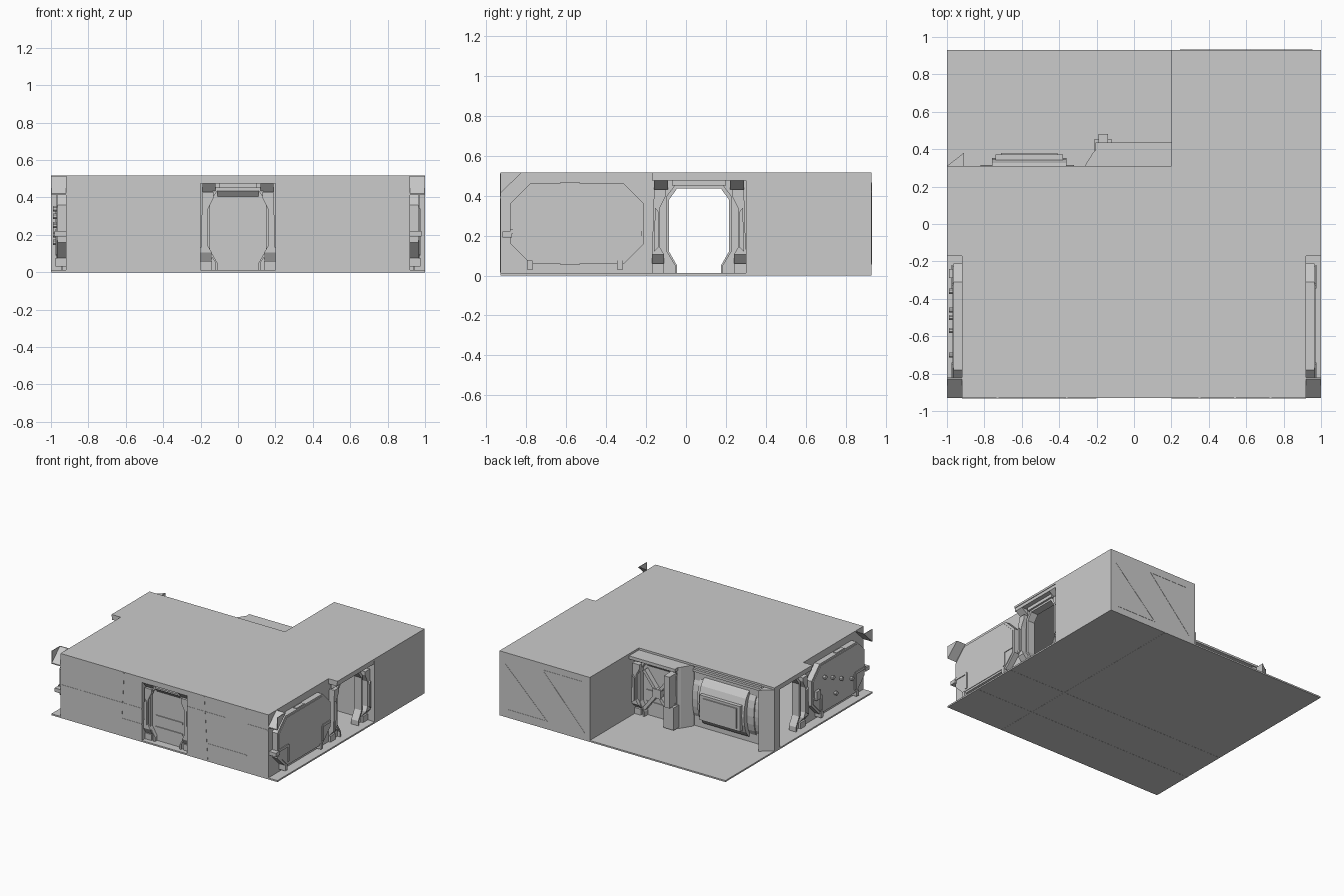
import bpy, bmesh, math
from mathutils import Matrix

cube = bpy.data.objects.get("Cube")
if cube:
    bpy.data.objects.remove(cube, do_unlink=True)

# One flat colour for the whole model
GREY = bpy.data.materials.new("light grey")
GREY.use_nodes = True
GREY.diffuse_color = (0.6, 0.6, 0.6, 1)
GREY.node_tree.nodes["Principled BSDF"].inputs["Base Color"].default_value = (0.6, 0.6, 0.6, 1)

# Local frame: u runs along the wall, d points out of it, z is up
FRONT = Matrix.Translation((0, -0.93, 0))
BACK = Matrix.Translation((0, 0.93, 0)) @ Matrix.Rotation(math.pi, 4, 'Z')
ALONG_X = Matrix.Rotation(math.pi / 2, 4, 'Z')
PLAN = Matrix.Rotation(-math.pi / 2, 4, 'X')
LEFT = Matrix.Translation((0.92, 0, 0)) @ ALONG_X
MIRROR = Matrix.Scale(-1, 4, (1, 0, 0))


def finish(name, bm, frame):
    bm.transform(frame)
    bmesh.ops.recalc_face_normals(bm, faces=bm.faces)
    me = bpy.data.meshes.new(name)
    bm.to_mesh(me)
    bm.free()
    me.materials.append(GREY)
    bpy.context.collection.objects.link(bpy.data.objects.new(name, me))


def prism(name, pts, d0, d1, frame):
    bm = bmesh.new()
    a = [bm.verts.new((u, -d0, z)) for u, z in pts]
    b = [bm.verts.new((u, -d1, z)) for u, z in pts]
    bm.faces.new(a)
    bm.faces.new(b)
    for i in range(len(pts)):
        j = (i + 1) % len(pts)
        bm.faces.new((a[i], a[j], b[j], b[i]))
    finish(name, bm, frame)


def box(name, u0, u1, z0, z1, d0, d1, frame):
    prism(name, [(u0, z0), (u1, z0), (u1, z1), (u0, z1)], d0, d1, frame)


def ledge(name, u0, u1, z0, z1, d0, d1, frame):
    """Wedge whose underside slopes outward from z0 up to z1."""
    prism(name, [(-d0, z0), (-d1, z1), (-d0, z1)], u0, u1, frame @ ALONG_X)


def ring(name, outer, inner, d0, d1, frame):
    bm = bmesh.new()
    loops = [[bm.verts.new((u, -d, z)) for u, z in pts]
             for pts, d in ((outer, d0), (outer, d1), (inner, d1), (inner, d0))]
    n = len(outer)
    for k in range(4):
        p, q = loops[k], loops[(k + 1) % 4]
        for i in range(n):
            j = (i + 1) % n
            bm.faces.new((p[i], p[j], q[j], q[i]))
    finish(name, bm, frame)


def strip(name, pts, width, d0, d1, frame):
    """Straight bars joining consecutive points."""
    for (u0, z0), (u1, z1) in zip(pts, pts[1:]):
        length = math.hypot(u1 - u0, z1 - z0)
        nu, nz = -(z1 - z0) / length * width / 2, (u1 - u0) / length * width / 2
        prism(name, [(u0 + nu, z0 + nz), (u1 + nu, z1 + nz),
                     (u1 - nu, z1 - nz), (u0 - nu, z0 - nz)], d0, d1, frame)


def octagon(u0, u1, z0, z1, c):
    return [(u0 + c, z0), (u1 - c, z0), (u1, z0 + c), (u1, z1 - c),
            (u1 - c, z1), (u0 + c, z1), (u0, z1 - c), (u0, z0 + c)]


def doorway(name, frame, w, out, closed):
    half = [(0.11, 0.012), (0.11, 0.05), (0.15, 0.12), (0.15, 0.38), (0.11, 0.435)]
    inner = half + [(-u, z) for u, z in reversed(half)]
    rim = [(u * 1.1, 0.012 + (z - 0.012) * 1.04) for u, z in inner]
    side = [(w, 0.01), (w, 0.05), (w, 0.12), (w, 0.38), (w, 0.5)]
    outer = side + [(-u, z) for u, z in reversed(side)]
    ring(name + "_surround", outer, inner, -0.04, 0, frame)
    ring(name + "_rim", rim, inner, 0, out * 0.3, frame)
    box(name + "_header", -w, w, 0.475, 0.5, 0, out, frame)
    box(name + "_lintel", 0.1 - w, w - 0.1, 0.45, 0.475, 0, out * 0.5, frame)
    for s in (-1, 1):
        # Leaning post, thick in the middle, with sloped undersides at two heights
        foot = [(w, 0.01), (w, 0.06), (w - 0.06, 0.06), (w - 0.06, 0.01)]
        post = [(w, 0.105), (w - 0.01, 0.43), (w - 0.07, 0.43), (w - 0.07, 0.4),
                (w - 0.04, 0.34), (w - 0.04, 0.14), (w - 0.06, 0.105)]
        prism(name + "_foot", [(s * u, z) for u, z in foot], 0, out * 0.25, frame)
        prism(name + "_post", [(s * u, z) for u, z in post], 0, out * 0.6, frame)
        prism(name + "_post_face", [(s * (w - 0.01), 0.12), (s * (w - 0.015), 0.34),
                                    (s * (w - 0.032), 0.32), (s * (w - 0.032), 0.14)],
              out * 0.6, out * 0.75, frame)
        ledge(name + "_lower_ledge", s * (w - 0.06), s * w, 0.055, 0.105,
              0, out * 0.6, frame)
        ledge(name + "_upper_ledge", s * (w - 0.08), s * (w - 0.01), 0.43, 0.475,
              out * 0.2, out, frame)
    if closed:
        prism(name + "_leaf", inner, -0.04, -0.015, frame)
        for z in (0.11, 0.2):
            box(name + "_leaf_rail", -0.12, 0.12, z, z + 0.015, -0.015, -0.008, frame)
        ledge(name + "_leaf_top", -0.11, 0.11, 0.405, 0.435, -0.015, 0.01, frame)


# Floor, roof and the solid rear room
box("floor", -1, 1, -0.93, 0.93, 0, 0.012, PLAN)
prism("roof", [(-0.92, -0.93), (0.92, -0.93), (0.92, -0.17), (1, -0.17), (1, 0.93), (0.2, 0.93),
               (0.2, 0.31), (-1, 0.31), (-1, -0.17), (-0.92, -0.17)], 0.5, 0.516, PLAN)
box("rear_room", 0.2, 1, 0.3, 0.93, 0.012, 0.5, PLAN)

# Seams under the floor
strip("floor_seam", [(0.48, -0.93), (0.48, 0.93)], 0.01, -0.001, 0.001, PLAN)
for y in (-0.59, -0.22):
    strip("floor_seam", [(-1, y), (1, y)], 0.01, -0.001, 0.001, PLAN)

# Front wall with seams
for s in (-1, 1):
    box("front_wall", s * 0.2, s * 0.92, 0.012, 0.5, -0.05, 0, FRONT)
seams = [[(-0.73, 0.51), (-0.73, 0.265)], [(-0.92, 0.265), (-0.2, 0.265)],
         [(-0.36, 0.51), (-0.38, 0.14), (-0.2, 0.14)],
         [(0.2, 0.39), (0.54, 0.39), (0.54, 0.51)], [(0.35, 0.51), (0.38, 0.015)],
         [(0.73, 0.51), (0.73, 0.14), (0.38, 0.14)], [(0.73, 0.39), (0.92, 0.39)]]
for line in seams:
    strip("front_seam", line, 0.009, 0, 0.002, FRONT)
doorway("front_door", FRONT @ Matrix.Translation((0, 0.05, 0)), 0.2, 0.048, True)

# Both side walls: panel, corner gusset and open doorway
for tag, frame in (("left", LEFT), ("right", MIRROR @ LEFT)):
    box(tag + "_wall", -0.93, -0.17, 0.012, 0.5, -0.05, 0, frame)
    prism(tag + "_panel", octagon(-0.88, -0.21, 0.06, 0.46, 0.1), 0, 0.045, frame)
    prism(tag + "_panel_face", octagon(-0.865, -0.225, 0.075, 0.445, 0.095),
          0.045, 0.05, frame)
    box(tag + "_panel_latch", -0.63, -0.53, 0.45, 0.465, 0.01, 0.04, frame)
    box(tag + "_panel_sill", -0.63, -0.53, 0.055, 0.07, 0.01, 0.04, frame)
    for u in (-0.78, -0.33):
        box(tag + "_panel_foot", u - 0.015, u + 0.015, 0.03, 0.075, 0, 0.055, frame)
    strip(tag + "_panel_rib", [(-0.88, 0.22), (-0.75, 0.22), (-0.75, 0.09)],
          0.02, 0.05, 0.056, frame)
    strip(tag + "_panel_rib", [(-0.22, 0.21), (-0.32, 0.21), (-0.32, 0.09)],
          0.02, 0.05, 0.056, frame)
    box(tag + "_panel_clip", -0.92, -0.87, 0.19, 0.22, 0, 0.06, frame)
    prism(tag + "_gusset_slope", [(-0.93, 0.42), (-0.83, 0.515), (-0.822, 0.515),
                                  (-0.93, 0.412)], 0, 0.08, frame)
    prism(tag + "_gusset_cheek", [(-0.93, 0.42), (-0.93, 0.515), (-0.83, 0.515)],
          0.076, 0.08, frame)
    doorway(tag + "_door", frame @ Matrix.Translation((0.065, 0, 0)), 0.235, 0.075, False)

# Studs and bracket on the right panel
for u, z in ((-0.7, 0.2), (-0.57, 0.25), (-0.46, 0.3), (-0.36, 0.34), (-0.5, 0.16)):
    prism("right_panel_stud", octagon(u - 0.014, u + 0.014, z - 0.014, z + 0.014, 0.008),
          0.05, 0.07, MIRROR @ LEFT)
box("right_panel_bracket", -0.29, -0.24, 0.2, 0.27, 0.045, 0.07, MIRROR @ LEFT)

# Rear alcove walls and columns
box("alcove_wall", -1, -0.21, 0.24, 0.28, 0.012, 0.5, PLAN)
box("alcove_end", -1, -0.92, 0.28, 0.31, 0.012, 0.5, PLAN)
prism("alcove_cheek", [(-0.2, 0.24), (-0.2, 0.4), (-0.22, 0.38), (-0.27, 0.3), (-0.27, 0.24)],
      0.012, 0.5, PLAN)
prism("corner_column", [(-1, 0.31), (-0.91, 0.31), (-0.91, 0.38)], 0.012, 0.5, PLAN)

# Bulging tank on the alcove wall: slim ends, proud middle
for x0, x1, r in ((-0.89, -0.82, 0.4), (-0.82, -0.76, 0.5), (-0.76, -0.36, 0.85),
                  (-0.36, -0.32, 0.5), (-0.32, -0.27, 0.4)):
    arc = [(0.26 + 0.11 * r * math.cos(a), 0.235 + (0.14 + 0.06 * r) * math.sin(a))
           for a in (math.pi * (i / 8 - 0.5) for i in range(9))]
    prism("tank_section", arc, x0, x1, ALONG_X)
box("tank_panel", -0.74, -0.38, 0.34, 0.372, 0.12, 0.32, PLAN)
box("tank_panel_face", -0.71, -0.41, 0.372, 0.38, 0.14, 0.3, PLAN)
strip("tank_pipe", [(-0.9, 0.29), (-0.27, 0.29)], 0.02, 0.45, 0.47, PLAN)

# Braced alcove door with its column
ALCOVE = Matrix.Translation((0, 0.34, 0)) @ Matrix.Rotation(math.pi, 4, 'Z')
doorway("alcove_door", ALCOVE, 0.205, 0.095, True)
for s in (-1, 1):
    strip("alcove_door_brace", [(-0.12 * s, 0.07), (0.12 * s, 0.38)],
          0.025, -0.015, 0.025, ALCOVE)
box("alcove_door_hub", -0.035, 0.035, 0.19, 0.26, -0.015, 0.032, ALCOVE)
box("alcove_column", 0.12, 0.21, 0.02, 0.2, 0.05, 0.115, ALCOVE)
box("alcove_column_cap", 0.14, 0.19, 0.2, 0.45, 0.05, 0.14, ALCOVE)

# Diagonal seams on the rear wall
for line in ([(-0.25, 0.06), (-0.62, 0.46), (-0.27, 0.46)],
             [(-0.95, 0.42), (-0.58, 0.06), (-0.93, 0.06)]):
    strip("rear_seam", line, 0.012, 0, 0.002, BACK)
